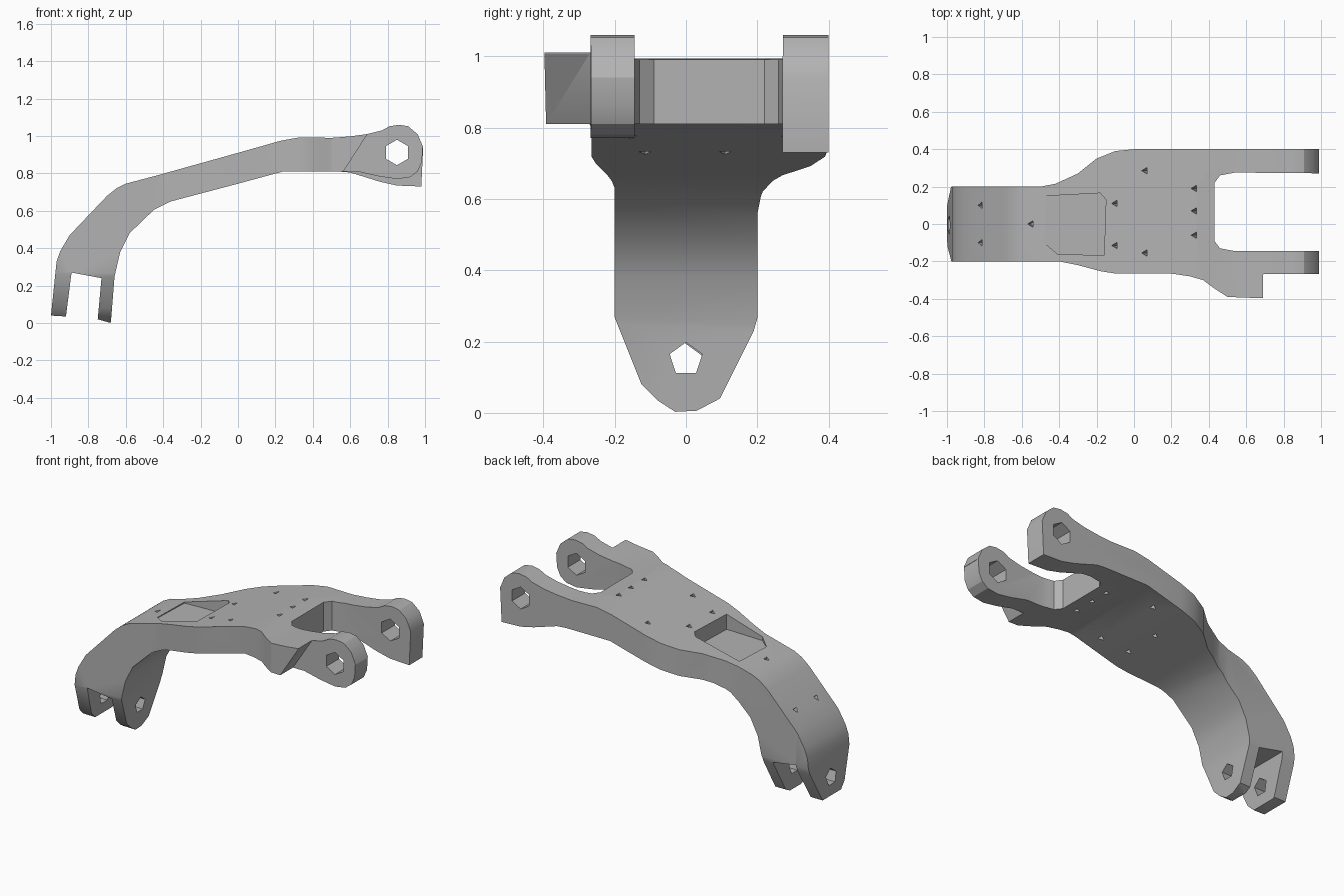
import bpy, bmesh, math
from mathutils import Matrix, Vector

cube = bpy.data.objects.get("Cube")
if cube:
    bpy.data.objects.remove(cube, do_unlink=True)

grey = bpy.data.materials.new("plain grey")
grey.use_nodes = True
grey.diffuse_color = (0.45, 0.45, 0.45, 1)
grey.node_tree.nodes["Principled BSDF"].inputs["Base Color"].default_value = grey.diffuse_color


def prism(name, points, axis, low, high):
    """Extrude a 2D outline along one axis (the outline uses the other two, in order)."""
    bm = bmesh.new()
    rest = [i for i in range(3) if i != axis]

    def ring(level):
        verts = []
        for p in points:
            co = Vector()
            co[axis], co[rest[0]], co[rest[1]] = level, p[0], p[1]
            verts.append(bm.verts.new(co))
        return verts
    a, b = ring(low), ring(high)
    bm.faces.new(a)
    bm.faces.new(b)
    for i in range(len(a)):
        j = (i + 1) % len(a)
        bm.faces.new((a[i], a[j], b[j], b[i]))
    bmesh.ops.recalc_face_normals(bm, faces=bm.faces)
    return finish(name, bm)


def finish(name, bm):
    mesh = bpy.data.meshes.new(name)
    bm.to_mesh(mesh)
    bm.free()
    mesh.materials.append(grey)
    obj = bpy.data.objects.new(name, mesh)
    bpy.context.scene.collection.objects.link(obj)
    return obj


def combine(obj, tool, operation="DIFFERENCE"):
    tool.hide_render = True
    mod = obj.modifiers.new("cut", "BOOLEAN")
    mod.object, mod.operation, mod.solver = tool, operation, "EXACT"
    bpy.ops.object.select_all(action="DESELECT")
    bpy.context.view_layer.objects.active = obj
    obj.select_set(True)
    bpy.ops.object.modifier_apply(modifier=mod.name)
    bpy.data.objects.remove(tool, do_unlink=True)


def polygon(cx, cz, radius, sides, turn=0):
    return [(cx + radius * math.cos(turn + math.tau * i / sides),
             cz + radius * math.sin(turn + math.tau * i / sides)) for i in range(sides)]


# Side profile: bent arm with forked foot and raised lugs
top_edge = [(-1, .04), (-.97, .33), (-.95, .385), (-.9, .47), (-.7, .68), (-.65, .72),
            (-.6, .745), (-.43, .79), (0, .91), (.23, .975), (.33, .993), (.5, .99),
            (.6, .998), (.69, 1.01), (.77, 1.03), (.81, 1.052), (.86, 1.06),
            (.91, 1.052), (.96, 1.01), (.99, .94)]
bottom_edge = [(.98, .73), (.85, .735), (.76, .755), (.6, .805), (.54, .81), (.24, .81),
               (0, .745), (-.36, .65), (-.45, .605), (-.58, .48), (-.63, .38),
               (-.66, .25), (-.68, .0), (-.75, .02), (-.73, .24), (-.89, .27), (-.92, .035)]
arm = prism("suspension_arm", top_edge + bottom_edge, 1, -.6, .6)

# Plan outline: narrow foot, wide body, two lugs and a side boss
plan = [(-1.1, -.2), (-.4, -.2), (-.3, -.22), (-.18, -.252), (-.1, -.265), (.2, -.265),
        (.3, -.28), (.37, -.3), (.43, -.345), (.5, -.39), (.69, -.397), (.69, -.27),
        (1.1, -.265), (1.1, -.145), (.54, -.145), (.46, -.13), (.43, -.09), (.43, .22),
        (.46, .26), (.54, .275), (1.1, .27), (1.1, .4), (0, .4), (-.1, .39),
        (-.2, .35), (-.3, .27), (-.42, .215), (-.5, .2), (-1.1, .2)]
combine(arm, prism("plan_outline", plan, 2, -.2, 1.4), "INTERSECT")

# End outline: foot lugs taper to rounded tips
end = [(-.7, 1.3), (-.7, .28), (-.205, .28), (-.125, .08), (-.08, .035), (-.03, .003),
       (.03, .006), (.095, .04), (.19, .23), (.21, .3), (.7, .3), (.7, 1.3)]
combine(arm, prism("end_outline", end, 0, -1.3, 1.3), "INTERSECT")

# Rounded tip of the front lug, which is shorter than the rear one
tip = [(.5, .81), (.64, .81), (.75, .785), (.85, .77), (.92, .78), (.96, .81), (.983, .86),
       (.988, .94), (1.2, .94), (1.2, .5), (.5, .5)]
combine(arm, prism("front_lug_trim", tip, 1, -.7, 0))

# Sloping end of the side boss
slope = [(.692, 1.01), (.56, .805), (.5, .6), (1.1, .6), (1.1, 1.2), (.72, 1.2)]
combine(arm, prism("boss_trim", slope, 1, -.7, -.268))

# Flat-floored recess in the top
recess = [(-.48, -.1), (-.41, -.16), (-.16, -.168), (-.15, .13), (-.18, .165), (-.47, .15)]
combine(arm, prism("recess", recess, 2, .772, 1.2))

# Pivot holes through the lugs and through the foot
combine(arm, prism("lug_pivot_hole", polygon(.85, .912, .068, 6, math.pi / 6), 1, -.7, .7))
combine(arm, prism("foot_hole_inner", polygon(0, .15, .048, 5, math.pi / 2), 0, -.8, -.6))
combine(arm, prism("foot_hole_outer", polygon(-.005, .145, .052, 5, math.pi / 2), 0, -1.1, -.85))


# Small three-sided bolt holes, square to the local top surface
def top_height(x):
    for (x0, z0), (x1, z1) in zip(top_edge, top_edge[1:]):
        if x0 <= x <= x1:
            return z0 + (z1 - z0) * (x - x0) / (x1 - x0), math.atan2(z1 - z0, x1 - x0)


bolts = [(-.82, .1, .06), (-.82, -.1, .06), (-.55, 0, .06), (-.1, .11, .4), (-.1, -.115, .4),
         (.06, .285, .4), (.06, -.155, .4), (.325, .19, .4), (.325, .07, .4), (.325, -.06, .4)]
for x, y, depth in bolts:
    z, angle = top_height(x)
    hole = prism("bolt_hole", polygon(0, 0, .02, 3, math.pi), 2, -depth, .05)
    hole.data.transform(Matrix.Translation((x, y, z)) @ Matrix.Rotation(-angle, 4, "Y"))
    combine(arm, hole)

# Smooth curves, keep hard edges
bpy.ops.object.select_all(action="DESELECT")
arm.select_set(True)
bpy.context.view_layer.objects.active = arm
bpy.ops.object.shade_smooth_by_angle(angle=math.radians(28))
